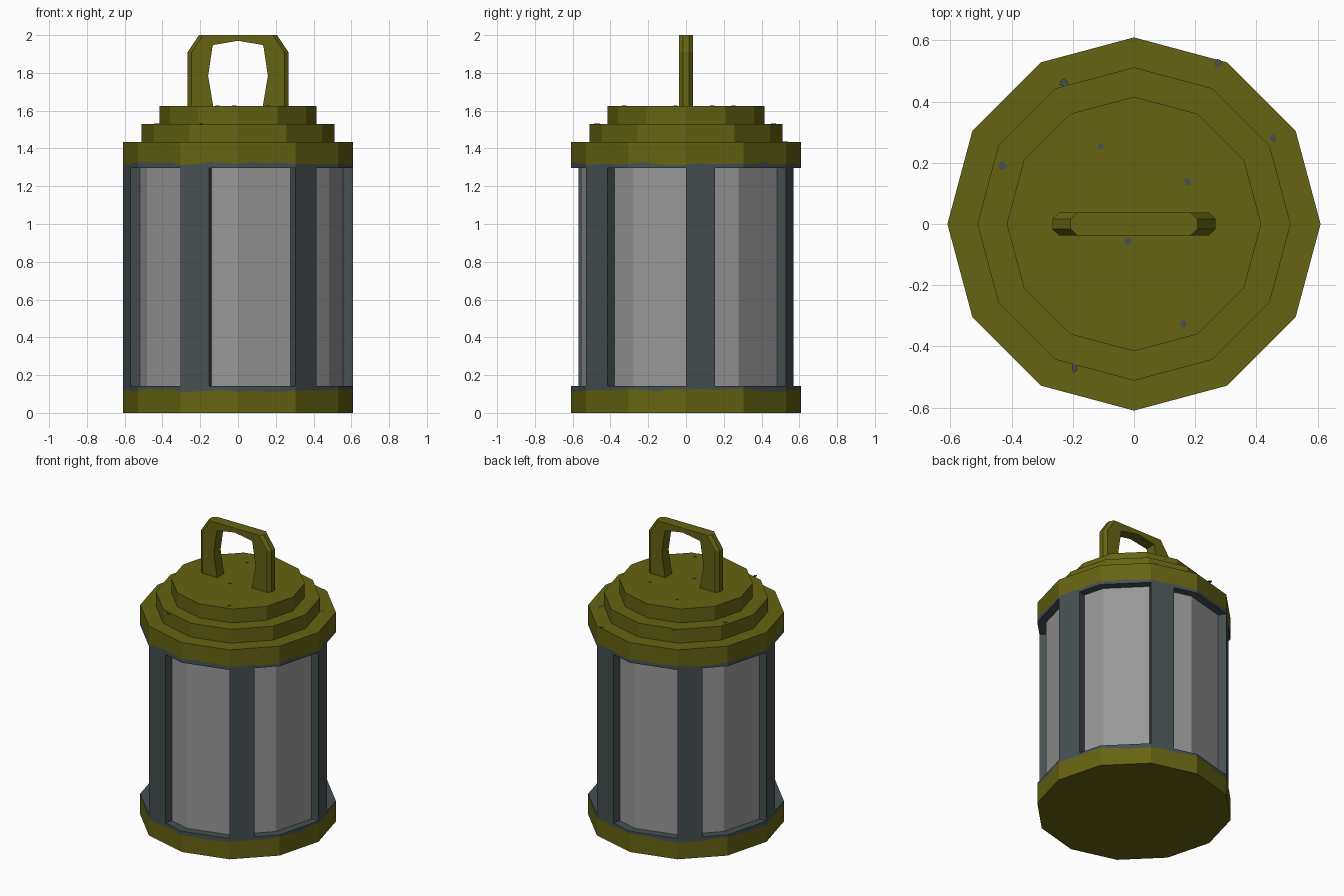
import bpy, bmesh, math, random

if "Cube" in bpy.data.objects:
    bpy.data.objects.remove(bpy.data.objects["Cube"])

random.seed(4)


def mat(name, rgb):
    m = bpy.data.materials.new(name)
    m.diffuse_color = (*rgb, 1)
    m.use_nodes = True
    m.node_tree.nodes["Principled BSDF"].inputs["Base Color"].default_value = m.diffuse_color
    return m


OLIVE = mat("olive_paint", (0.130, 0.126, 0.006))
STEEL = mat("dark_steel", (0.062, 0.080, 0.083))
GLASS = mat("grey_glass", (0.31, 0.31, 0.31))


def make(name, verts, faces, mats, rule=None):
    me = bpy.data.meshes.new(name)
    me.from_pydata(verts, [], faces)
    bm = bmesh.new()
    bm.from_mesh(me)
    bmesh.ops.recalc_face_normals(bm, faces=bm.faces)
    bm.to_mesh(me)
    bm.free()
    for m in mats:
        me.materials.append(m)
    if rule:
        for p in me.polygons:
            p.material_index = rule(p.index)
    ob = bpy.data.objects.new(name, me)
    bpy.context.collection.objects.link(ob)
    return ob


def on_dodecagon(deg, r):
    """Point on a 12-sided outline with corners at multiples of 30 degrees."""
    d = r * math.cos(math.radians(15)) / math.cos(math.radians(deg % 30 - 15))
    a = math.radians(deg)
    return d * math.cos(a), d * math.sin(a)


def loft(name, rings, mats, rule=None):
    """Closed solid through rings with equal point counts; last two faces are the caps."""
    n = len(rings[0])
    verts = [p for ring in rings for p in ring]
    faces = []
    for k in range(len(rings) - 1):
        for i in range(n):
            j = (i + 1) % n
            faces.append((k * n + i, k * n + j, (k + 1) * n + j, (k + 1) * n + i))
    faces.append(tuple(range(n)))
    faces.append(tuple(range((len(rings) - 1) * n, len(rings) * n)))
    return make(name, verts, faces, mats, rule)


def drum(name, r, z0, z1, m):
    return loft(name, [[(*on_dodecagon(30 * i, r), z) for i in range(12)] for z in (z0, z1)], [m])


R = 0.61

# base and lid collars: olive with an unevenly worn steel rim next to the glass
def collar(name, z_paint, z_worn, direction):
    per = 4
    n = 12 * per
    xy = []
    for i in range(n):
        a = on_dodecagon(30 * (i // per), R)
        b = on_dodecagon(30 * (i // per + 1), R)
        t = (i % per) / per
        xy.append((a[0] + (b[0] - a[0]) * t, a[1] + (b[1] - a[1]) * t))
    rings = [[(x, y, z_paint) for x, y in xy],
             [(x, y, z_worn - direction * random.uniform(0.014, 0.032)) for x, y in xy],
             [(x, y, z_worn) for x, y in xy]]
    # faces: painted wall, worn wall, painted cap, worn cap
    loft(name, rings, [OLIVE, STEEL],
         lambda i: 1 if (n <= i < 2 * n or i == 2 * n + 1) else 0)


collar("base_collar", 0.0, 0.142, 1)
collar("lid_collar", 1.435, 1.297, -1)

# stepped lid
drum("lid_middle_step", 0.512, 1.43, 1.53, OLIVE)
drum("lid_top_step", 0.416, 1.525, 1.625, OLIVE)

# glass cylinder
drum("glass", 0.556, 0.14, 1.30, GLASS)

# six posts, each half a side wide and flush with the collars
for k in range(6):
    a = 60 * k
    outline = [on_dodecagon(a, R), on_dodecagon(a + 15, R),
               on_dodecagon(a + 15, 0.53), on_dodecagon(a, 0.53)]
    loft("post_%d" % (k + 1), [[(x, y, z) for x, y in outline] for z in (0.141, 1.298)], [STEEL])

# carrying handle: (inner x, inner z, outer x, outer z), right half then mirrored
half = [(0.13, 1.615, 0.267, 1.615), (0.158, 1.785, 0.267, 1.785),
        (0.135, 1.94, 0.267, 1.91), (0.13, 1.948, 0.207, 2.0)]
stations = half + [(0, 1.97, 0, 2.0)] + [(-a, b, -c, d) for a, b, c, d in reversed(half)]
sections = []
for ix, iz, ox, oz in stations:
    side = ox - math.copysign(0.022, ox) if ox else 0
    sections.append([(ix, -0.037, iz), (side, -0.037, oz), (ox, -0.017, oz),
                     (ox, 0.017, oz), (side, 0.037, oz), (ix, 0.037, iz)])
loft("handle", sections, [OLIVE])

# small paint chips on the upward faces
chips = [(0.455, 0.28, 1.435), (-0.11, 0.255, 1.625), (0.175, 0.14, 1.625),
         (-0.02, -0.058, 1.625), (0.16, -0.33, 1.625), (-0.195, -0.47, 1.53),
         (-0.43, 0.19, 1.53), (-0.225, 0.46, 1.53), (0.275, 0.525, 1.435)]
for k, (cx, cy, z) in enumerate(chips):
    ring = []
    for i in range(7):
        r, a = random.uniform(0.008, 0.017), math.tau * i / 7
        ring.append((cx + r * math.cos(a), cy + r * math.sin(a)))
    loft("paint_chip_%d" % (k + 1), [[(x, y, h) for x, y in ring] for h in (z - 0.002, z + 0.002)], [STEEL])
